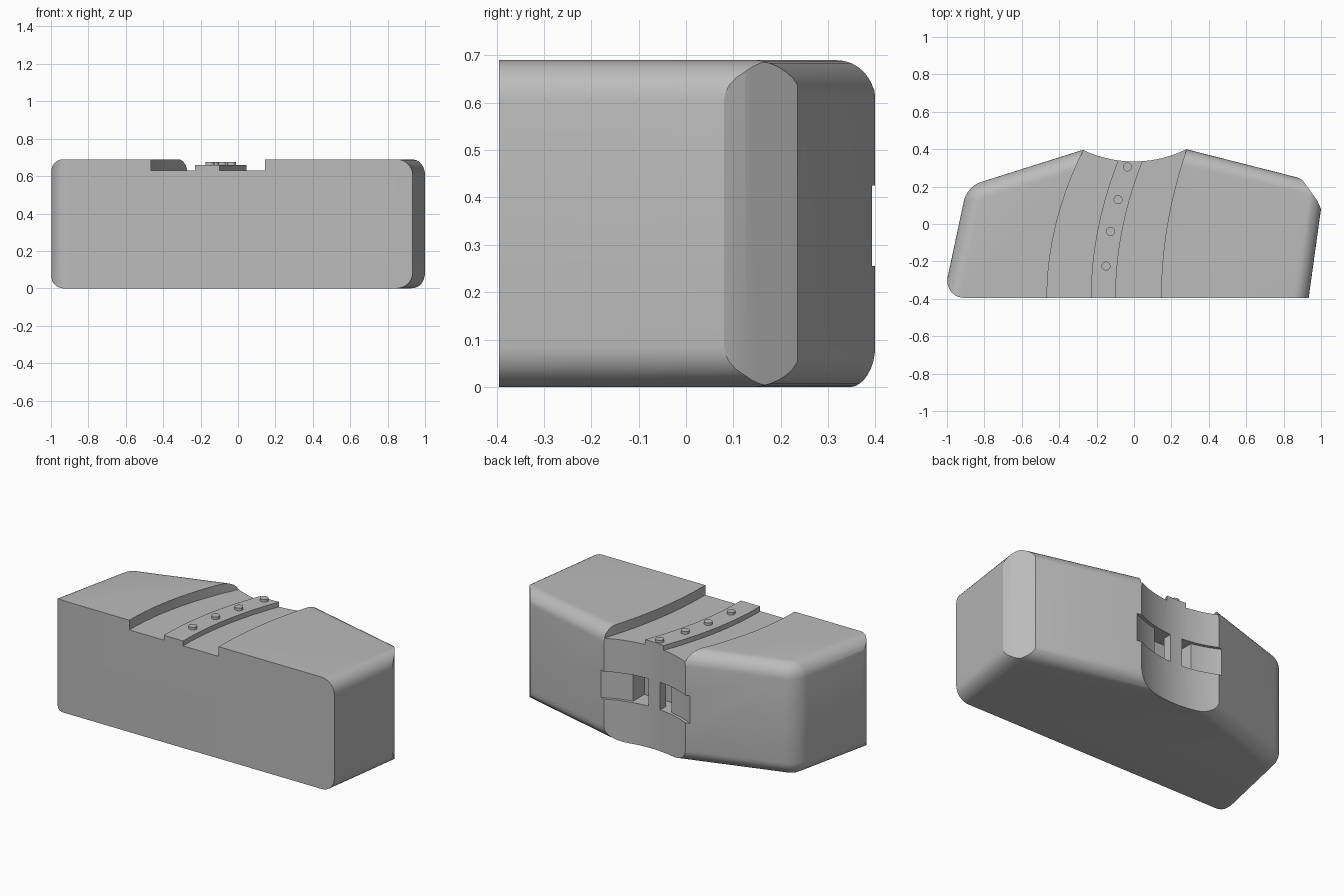
import bpy, bmesh, math

if "Cube" in bpy.data.objects:
    bpy.data.objects.remove(bpy.data.objects["Cube"])

H = 0.69       # overall height
FRONT = -0.395

grey = bpy.data.materials.new("plain grey")
grey.diffuse_color = (0.5, 0.5, 0.5, 1)
grey.use_nodes = True
grey.node_tree.nodes["Principled BSDF"].inputs["Base Color"].default_value = grey.diffuse_color


def prism(name, pts, z0, z1):
    """Extrude a plan outline between two heights."""
    bm = bmesh.new()
    base = bm.faces.new([bm.verts.new((x, y, z0)) for x, y in pts])
    top = bmesh.ops.extrude_face_region(bm, geom=[base])["geom"]
    for v in top:
        if isinstance(v, bmesh.types.BMVert):
            v.co.z = z1
    bmesh.ops.recalc_face_normals(bm, faces=bm.faces)
    me = bpy.data.meshes.new(name)
    bm.to_mesh(me)
    bm.free()
    me.materials.append(grey)
    ob = bpy.data.objects.new(name, me)
    bpy.context.collection.objects.link(ob)
    return ob


def cut(ob, pts, z0, z1):
    """Subtract a prism from an object."""
    tool = prism("cutter", pts, z0, z1)
    tool.hide_render = True
    bpy.context.view_layer.objects.active = ob
    m = ob.modifiers.new("cut", 'BOOLEAN')
    m.operation = 'DIFFERENCE'
    m.solver = 'EXACT'
    m.object = tool
    bpy.ops.object.modifier_apply(modifier=m.name)
    bpy.data.objects.remove(tool, do_unlink=True)


def arc(cx, cy, r, a0, a1, n):
    return [(cx + r * math.cos(math.radians(a0 + (a1 - a0) * i / n)),
             cy + r * math.sin(math.radians(a0 + (a1 - a0) * i / n))) for i in range(n + 1)]


# body: five-sided plan with rounded top, bottom and back-left edges
body = prism("body", [(-1.02, FRONT), (0.934, FRONT), (1.018, 0.212),
                      (-0.02, 0.476), (-0.893, 0.201)], 0, H)
bm = bmesh.new()
bm.from_mesh(body.data)
edges = []
for e in bm.edges:
    a, b = (v.co for v in e.verts)
    level = abs(a.z - b.z) < 1e-4
    at_front = max(a.y, b.y) < FRONT + 0.01
    if (level and not at_front) or (not level and a.x < -0.5 and a.y > 0):
        edges.append(e)
bmesh.ops.bevel(bm, geom=edges, offset=0.085, offset_type='OFFSET', segments=8,
                profile=0.5, affect='EDGES')
bmesh.ops.recalc_face_normals(bm, faces=bm.faces)
bm.to_mesh(body.data)
bm.free()

# rounded front-left corner
cut(body, arc(-0.908, FRONT + 0.09, 0.09, -90, -192, 10)
    + [(-1.1, FRONT + 0.11), (-1.1, -0.5), (-0.908, -0.5)], -0.1, 0.8)
# chamfered back-right corner
cut(body, [(0.865, 0.254), (0.90, 0.236), (0.98, 0.125), (1.0, 0.08),
           (1.1, 0.08), (1.1, 0.4), (0.865, 0.4)], -0.1, 0.8)
# hollow in the back
CY, R = 0.966, 0.632
cut(body, arc(0, CY, R, 0, 360, 96)[:-1], -0.1, 0.8)


# curved channel across the top, with a raised strip left inside it
def curve(x0, s, n=20):
    pts = []
    for i in range(n + 1):
        y = FRONT - 0.05 + 0.95 * i / n
        pts.append((x0 + s * (max(y - FRONT, 0) / 0.79) ** 2, y))
    return pts


left, strip_l = curve(-0.465, 0.195), curve(-0.23, 0.168)
strip_r, right = curve(-0.098, 0.168), curve(0.145, 0.135)
cut(body, left + right[::-1], 0.66, 0.8)
cut(body, left + strip_l[::-1], 0.63, 0.7)
cut(body, strip_r + right[::-1], 0.63, 0.7)

# strap slots either side of a bar in the back hollow
for x0, x1, xe in ((0.02, 0.13, 0.32), (-0.06, -0.13, -0.32)):
    floor = []
    for i in range(17):
        x = x0 + (xe - x0) * i / 16
        floor.append((x, CY - math.sqrt(0.65 ** 2 - x * x)))
    cut(body, floor + [(xe, 0.6), (x0, 0.6)], 0.255, 0.425)
    cut(body, [(x0, 0.22), (x1, 0.22), (x1, 0.5), (x0, 0.5)], 0.255, 0.425)
# passage behind the bar
cut(body, [(-0.1, 0.22), (0.1, 0.22), (0.1, 0.28), (-0.1, 0.28)], 0.255, 0.425)

# small round studs on the strip
studs = []
for i, (x, y) in enumerate(((-0.035, 0.305), (-0.085, 0.13), (-0.125, -0.04), (-0.15, -0.225))):
    studs.append(prism(f"stud_{i + 1}", arc(x, y, 0.024, 0, 360, 24)[:-1], 0.65, 0.676))

bpy.ops.object.select_all(action='DESELECT')
for ob in [body] + studs:
    ob.select_set(True)
bpy.context.view_layer.objects.active = body
bpy.ops.object.shade_smooth_by_angle(angle=math.radians(25))
